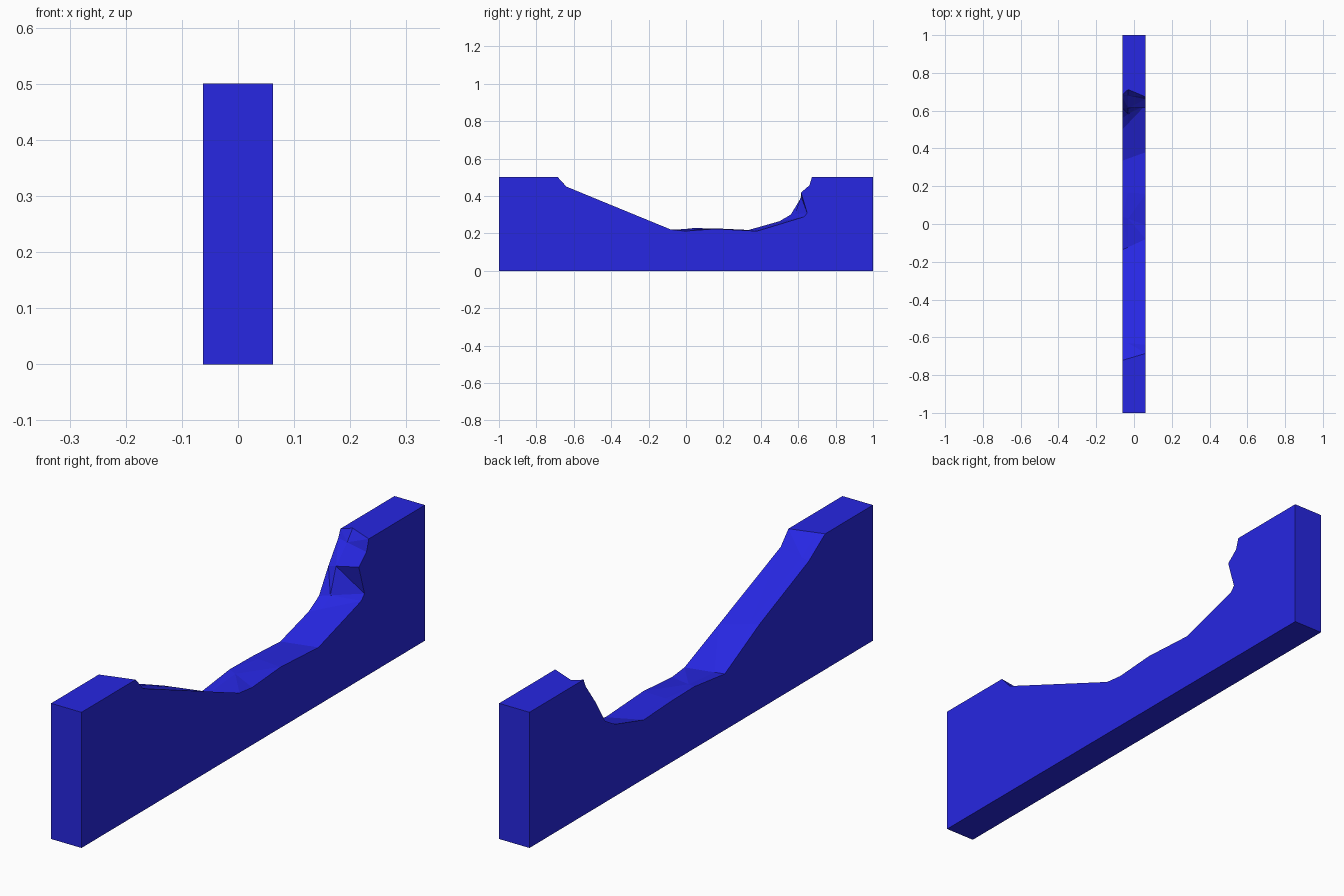
import bpy
import bmesh

cube = bpy.data.objects.get("Cube")
if cube:
    bpy.data.objects.remove(cube, do_unlink=True)

HALF_W, HALF_L, HEIGHT = 0.062, 1.0, 0.5

blue = bpy.data.materials.new("deep blue")
blue.use_nodes = True
color = (0.02, 0.02, 0.76, 1)
blue.diffuse_color = color
blue.node_tree.nodes["Principled BSDF"].inputs["Base Color"].default_value = color

# Worn hollow: (y, z) rims on the +x and -x sides, point for point
rim_pos = [(-.685, .5), (-.64, .45), (-.28, .302), (-.08, .22), (-.006, .212),
           (.16, .224), (.38, .212), (.63, .288), (.648, .308), (.615, .418),
           (.66, .457), (.673, .5)]
rim_neg = [(-.722, .5), (-.627, .436), (-.34, .313), (-.137, .207), (.04, .228),
           (.17, .226), (.335, .218), (.5, .265), (.56, .3), (.615, .39),
           (.673, .471), (.685, .5)]

# Inner rail blends the two rims, with a notch cut back into the upper edge
blend = 0.25
rim_mid = [tuple(n + (p - n) * blend for p, n in zip(a, b))
           for a, b in zip(rim_pos, rim_neg)]
rim_mid[-2:] = [(.68, .46), (.712, .5)]
mid_x = HALF_W * (2 * blend - 1)

bm = bmesh.new()


def rail(x, points):
    return [bm.verts.new((x, y, z)) for y, z in points]


pos, mid, neg = rail(HALF_W, rim_pos), rail(mid_x, rim_mid), rail(-HALF_W, rim_neg)
box = [(-HALF_L, HEIGHT), (-HALF_L, 0), (HALF_L, 0), (HALF_L, HEIGHT)]
box_pos, box_neg = rail(HALF_W, box), rail(-HALF_W, box)

# Hollow surface
for a, b in ((pos, mid), (mid, neg)):
    for i in range(len(a) - 1):
        quad = bm.faces.new((a[i], a[i + 1], b[i + 1], b[i]))
        bmesh.ops.triangulate(bm, faces=[quad])

# Flat sides, ends and underside
for rim, corners in ((pos, box_pos), (neg, box_neg)):
    bm.faces.new(corners + rim[::-1])
for i in range(3):
    bm.faces.new((box_pos[i], box_pos[i + 1], box_neg[i + 1], box_neg[i]))

# Level tops at both ends
for end, corner in ((0, 0), (-1, 3)):
    bm.faces.new((box_pos[corner], pos[end], mid[end], neg[end], box_neg[corner]))

bmesh.ops.recalc_face_normals(bm, faces=bm.faces)
mesh = bpy.data.meshes.new("hollowed_wall")
bm.to_mesh(mesh)
bm.free()
mesh.materials.append(blue)
wall = bpy.data.objects.new("hollowed_wall", mesh)
bpy.context.collection.objects.link(wall)
